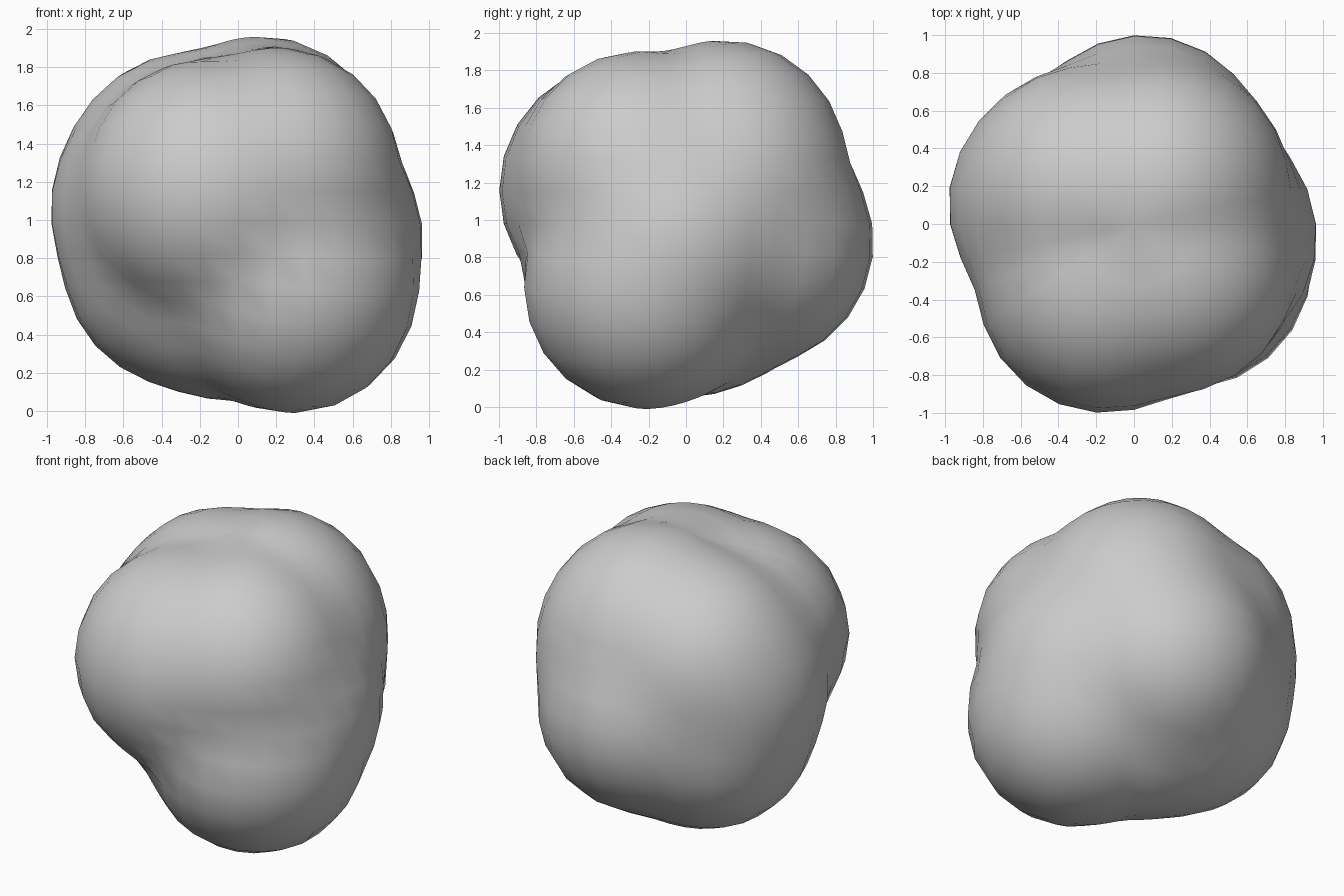
import bpy
import bmesh
from math import exp, log, sqrt
from mathutils import Vector

cube = bpy.data.objects.get("Cube")
if cube:
    bpy.data.objects.remove(cube, do_unlink=True)

# Stone colour
stone = bpy.data.materials.new("grey_stone")
stone.use_nodes = True
GREY = (0.6, 0.6, 0.6, 1)
stone.diffuse_color = GREY
stone.node_tree.nodes["Principled BSDF"].inputs["Base Color"].default_value = GREY

# Rounded lobes of the boulder: centre and radius, about its middle
MIDDLE = Vector((0, 0, 0.98))
LOBES = [
    (Vector((-0.15, -0.32, 0.18)), 0.68),   # front upper
    (Vector((0.20, -0.25, 0.27)), 0.65),    # front upper left
    (Vector((0.28, -0.21, -0.33)), 0.66),   # front lower
    (Vector((0.32, -0.06, -0.08)), 0.65),   # left side
    (Vector((0.12, 0.20, 0.33)), 0.65),     # top
    (Vector((0.17, 0.20, 0.20)), 0.65),     # back left upper
    (Vector((-0.25, 0.19, 0.25)), 0.645),   # top right
    (Vector((-0.33, 0.10, 0.08)), 0.655),   # right side
    (Vector((-0.26, 0.14, -0.20)), 0.655),  # right lower
    (Vector((-0.05, 0.02, -0.29)), 0.63),   # underside
    (Vector((0.05, 0.35, -0.10)), 0.655),   # back
]
BLEND = 30


def surface_distance(d):
    """Blended distance from the middle to the outermost lobe."""
    total = 0
    for c, r in LOBES:
        a = d.dot(c)
        total += exp(BLEND * (a + sqrt(r * r - c.length_squared + a * a)))
    return log(total) / BLEND


# Boulder: a sphere pushed out to the lobes
bm = bmesh.new()
bmesh.ops.create_uvsphere(bm, u_segments=32, v_segments=18, radius=1)
for v in bm.verts:
    d = v.co.normalized()
    v.co = MIDDLE + d * surface_distance(d)
for f in bm.faces:
    f.smooth = True

mesh = bpy.data.meshes.new("boulder")
bm.to_mesh(mesh)
bm.free()
mesh.materials.append(stone)
boulder = bpy.data.objects.new("boulder", mesh)
bpy.context.collection.objects.link(boulder)
